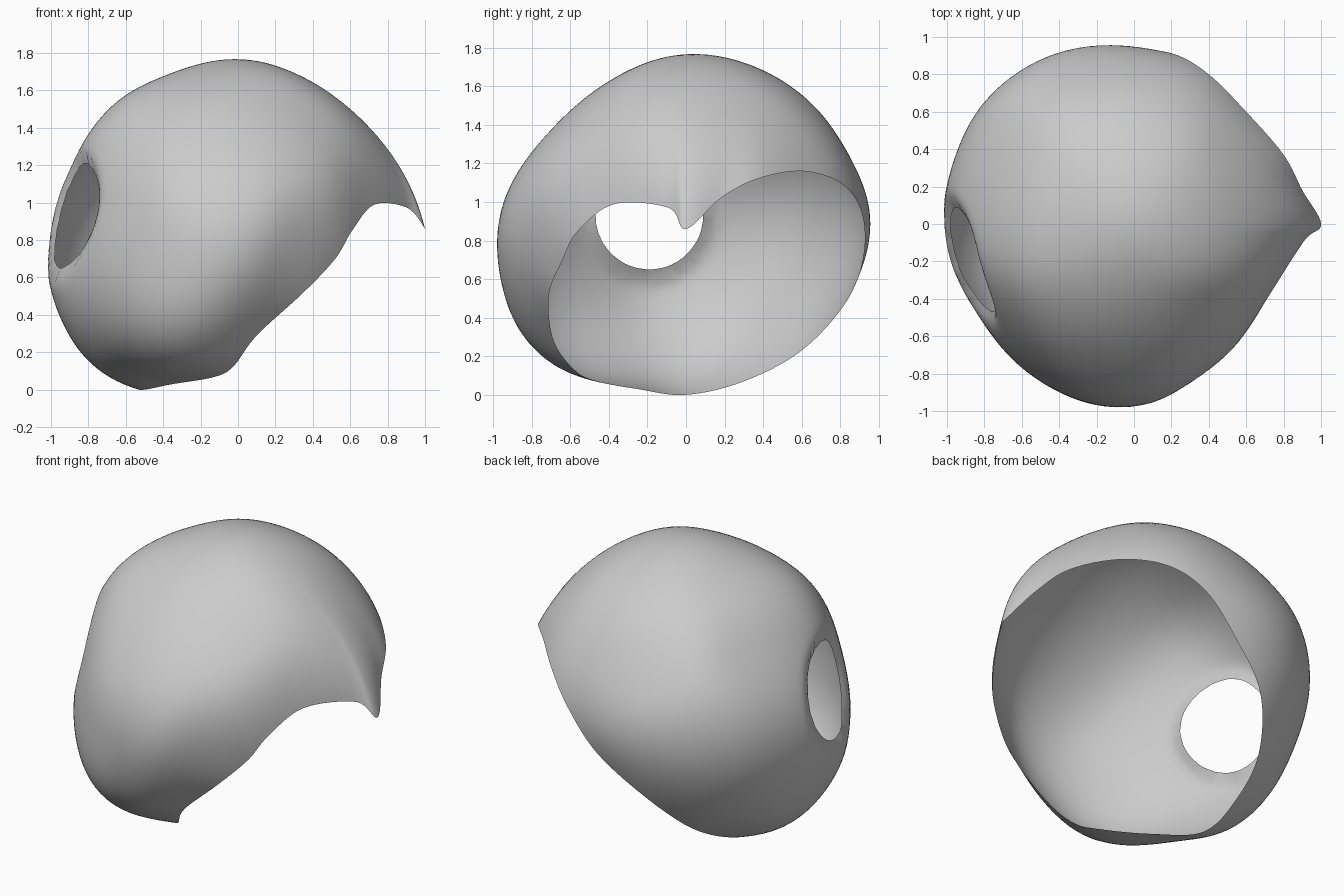
import bpy
import bmesh
import math
from mathutils import Vector

cube = bpy.data.objects.get("Cube")
if cube:
    bpy.data.objects.remove(cube, do_unlink=True)

CENTRE = Vector((-0.05, 0, 0.88))
BASE = Vector((0.97, 0.97, 0.9))
POLE = Vector((-0.6, 0, 0.8)).normalized()
SEGMENTS, RINGS = 160, 48

# Path of the big ragged opening, running round from its pointed tip
RIM = [
    (1, 0, .86), (.91, -.09, .97), (.73, -.37, .99), (.61, -.56, .85),
    (.52, -.64, .7), (.35, -.71, .52), (.1, -.69, .29), (-.02, -.58, .13),
    (-.12, -.46, .07), (-.35, -.25, .03), (-.53, 0, 0), (-.52, .3, .07),
    (-.45, .6, .23), (-.27, .83, .48), (0, .92, .72), (.21, .91, .95),
    (.4, .8, 1.1), (.6, .6, 1.16), (.8, .37, 1.12), (.9, .18, 1.02),
]
# Points that shape the bulge of the shell
BULGE = [
    (-.05, .05, 1.77), (.35, 0, 1.67), (.6, 0, 1.5), (.78, 0, 1.31),
    (.9, 0, 1.1), (-.35, 0, 1.69), (-.65, 0, 1.54), (-.82, .1, 1.3),
    (-.95, .2, 1.05), (-1, .2, .8), (-1, .1, .58), (-.94, .05, .37),
    (-.72, 0, .07), (-.1, -.55, 1.51), (-.1, -.8, 1.25), (-.1, -.95, 1),
    (-.15, -.96, .6), (-.3, -.85, .3), (0, .4, 1.68), (0, .7, 1.46),
    (0, .88, 1.15), (-.1, .98, .85), (-.5, -.83, .7), (-.79, -.55, .65),
    (-.6, .81, .75), (-.87, .55, .77), (-.1, -.3, 1.68), (-.77, -.49, 1),
]
# Points on the diagonals
BULGE += [
    (.5, -.7, 1), (.35, -.57, 1.38), (.72, -.33, 1.22), (-.79, -.4, 1.13),
    (-.76, -.24, 1.39), (-.56, -.6, 1.28), (-.23, -.5, 1.55),
    (-.66, -.67, .42), (-.53, -.67, .23), (-.38, -.63, .13),
    (-.86, -.3, .34), (.71, .25, 1.32),
]


def base_radius(d):
    return 1 / math.sqrt(sum((d[k] / BASE[k]) ** 2 for k in range(3)))


def shell_ratio(d):
    """Scale of the ellipsoid radius, blended from the anchor points."""
    total, weight = 0, 0.25
    for a, c in zip(DIRECTIONS, strengths):
        w = math.exp(18 * (d.dot(a) - 1))
        total += w * c
        weight += w
    return 1 + total / weight


def shell_radius(d):
    return base_radius(d) * shell_ratio(d)


# Fit the blend strengths so the shell passes near its anchor points
OFFSETS = [Vector(p) - CENTRE for p in BULGE + RIM]
DIRECTIONS = [o.normalized() for o in OFFSETS]
strengths = [0] * len(OFFSETS)
for _ in range(4):
    errors = [o.length / base_radius(d) - shell_ratio(d)
              for o, d in zip(OFFSETS, DIRECTIONS)]
    strengths = [c + e for c, e in zip(strengths, errors)]


def rim_point(u):
    """Closed Catmull-Rom curve through the rim points."""
    n = len(RIM)
    i, t = int(u * n), u * n % 1
    a, b, c, d = (Vector(RIM[(i + k) % n]) for k in (-1, 0, 1, 2))
    return 0.5 * (2 * b + (c - a) * t + (2 * a - 5 * b + 4 * c - d) * t ** 2
                  + (3 * b - a - 3 * c + d) * t ** 3)


# Shell: meridians swept from the closed pole to the rim
bm = bmesh.new()
pole = bm.verts.new(CENTRE + POLE * shell_radius(POLE))
columns = []
for j in range(SEGMENTS):
    end = rim_point(j / SEGMENTS) - CENTRE
    d_end = end.normalized()
    gap = end.length - shell_radius(d_end)
    column = []
    for i in range(1, RINGS + 1):
        t = i / RINGS
        d = POLE.slerp(d_end, t)
        column.append(bm.verts.new(CENTRE + d * (shell_radius(d) + gap * t ** 8)))
    columns.append(column)
for j, a in enumerate(columns):
    b = columns[(j + 1) % SEGMENTS]
    bm.faces.new((pole, a[0], b[0]))
    for i in range(RINGS - 1):
        bm.faces.new((a[i], a[i + 1], b[i + 1], b[i]))

# Side hole: dent the wall, slide the edge to an ellipse, remove the middle
HOLE_Y, HOLE_Z, HALF = -0.19, 0.93, 0.28


def hole_distance(v):
    if v.co.x > -0.4:
        return 9
    return math.hypot(v.co.y - HOLE_Y, v.co.z - HOLE_Z) / HALF


for v in bm.verts:
    h = hole_distance(v)
    if h < 1.4:
        v.co.x += 0.05 * min(1, (1.4 - h) / 0.4) ** 2
bmesh.ops.triangulate(bm, faces=[f for f in bm.faces
                                 if min(map(hole_distance, f.verts)) < 1.2])
distance = {v: hole_distance(v) for v in bm.verts}
inside = [v for v in bm.verts if distance[v] < 1]
edge_places = {}
for v in inside:
    for e in v.link_edges:
        out = e.other_vert(v)
        if distance[out] >= 1:
            t = (1 - distance[v]) / (distance[out] - distance[v])
            edge_places.setdefault(out, []).append(v.co.lerp(out.co, t))
for v, places in edge_places.items():
    v.co = sum(places, Vector()) / len(places)
bmesh.ops.delete(bm, geom=inside, context='VERTS')
bmesh.ops.recalc_face_normals(bm, faces=bm.faces)
if sum(f.normal.dot(f.calc_center_median() - CENTRE) for f in bm.faces) < 0:
    bmesh.ops.reverse_faces(bm, faces=bm.faces)

mesh = bpy.data.meshes.new("shell")
bm.to_mesh(mesh)
bm.free()
shell = bpy.data.objects.new("shell", mesh)
bpy.context.collection.objects.link(shell)

# Plain grey material
grey = bpy.data.materials.new("light grey")
grey.use_nodes = True
colour = (0.6, 0.6, 0.6, 1)
grey.diffuse_color = colour
grey.node_tree.nodes["Principled BSDF"].inputs["Base Color"].default_value = colour
mesh.materials.append(grey)

for face in mesh.polygons:
    face.use_smooth = True
